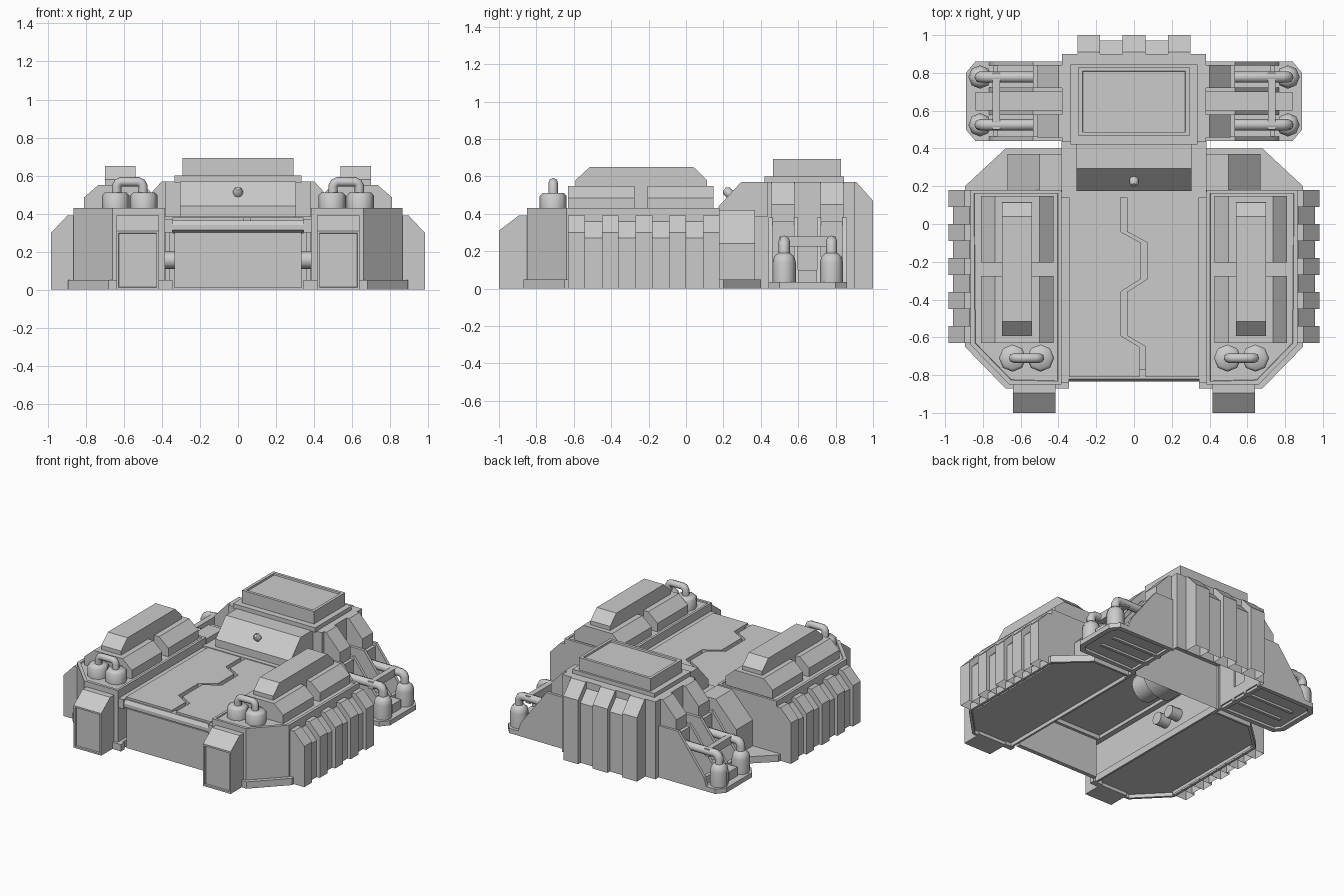
import bpy, bmesh, math
from mathutils import Vector, Matrix

if "Cube" in bpy.data.objects:
    bpy.data.objects.remove(bpy.data.objects["Cube"])


def finish(name, bm, mirror=False, smooth=False):
    bmesh.ops.recalc_face_normals(bm, faces=bm.faces)
    return link(name, bm, mirror, smooth)


def link(name, bm, mirror=False, smooth=False):
    me = bpy.data.meshes.new(name)
    bm.to_mesh(me)
    bm.free()
    ob = bpy.data.objects.new(name, me)
    bpy.context.collection.objects.link(ob)
    if mirror:
        ob.modifiers.new("mirror", "MIRROR").use_mirror_merge = False
    if smooth:
        for p in me.polygons:
            p.use_smooth = True
        me.set_sharp_from_angle(angle=math.radians(50))
    return ob


def prism(name, pts, axis, a, b, mirror=False, recess=None, open_bottom=False):
    """Extrude a 2D profile along an axis from a to b; recess = (normal, border, depth)."""
    place = {"x": lambda p, t: (t, p[0], p[1]),
             "y": lambda p, t: (p[0], t, p[1]),
             "z": lambda p, t: (p[0], p[1], t)}[axis]
    bm = bmesh.new()
    lo = [bm.verts.new(place(p, a)) for p in pts]
    hi = [bm.verts.new(place(p, b)) for p in pts]
    bm.faces.new(lo)
    bm.faces.new(hi)
    for i in range(len(pts)):
        j = (i + 1) % len(pts)
        bm.faces.new((lo[i], lo[j], hi[j], hi[i]))
    bmesh.ops.recalc_face_normals(bm, faces=bm.faces)
    if recess:
        n, border, depth = recess
        fs = [f for f in bm.faces if f.normal.dot(Vector(n)) > 0.95]
        bmesh.ops.inset_region(bm, faces=fs, thickness=border)
        bmesh.ops.inset_region(bm, faces=fs, thickness=0.003, depth=-depth)
    if open_bottom:
        fs = [f for f in bm.faces if f.normal.z < -0.9]
        bmesh.ops.delete(bm, geom=fs, context="FACES")
    return link(name, bm, mirror)


def box(name, x, y, z, **kw):
    return prism(name, [(x[0], y[0]), (x[1], y[0]), (x[1], y[1]), (x[0], y[1])],
                 "z", z[0], z[1], **kw)


def lathe(name, profile, loc, rot=None, n=8, mirror=False):
    """Spin an (r, z) profile about z, then turn and move it."""
    bm = bmesh.new()
    vs = [bm.verts.new((r, 0, z)) for r, z in profile]
    es = [bm.edges.new(e) for e in zip(vs, vs[1:])]
    bmesh.ops.spin(bm, geom=vs + es, angle=math.tau, steps=n, axis=(0, 0, 1), cent=(0, 0, 0))
    bmesh.ops.remove_doubles(bm, verts=bm.verts, dist=1e-4)
    if rot:
        bmesh.ops.transform(bm, verts=bm.verts, matrix=rot)
    bmesh.ops.translate(bm, verts=bm.verts, vec=loc)
    return finish(name, bm, mirror, True)


def pipe(name, pts, r, mirror=False):
    """Round tube along a polyline."""
    cu = bpy.data.curves.new(name, "CURVE")
    cu.dimensions = "3D"
    cu.bevel_depth, cu.bevel_resolution, cu.use_fill_caps = r, 2, True
    sp = cu.splines.new("POLY")
    sp.points.add(len(pts) - 1)
    for p, c in zip(sp.points, pts):
        p.co = (*c, 1)
    tmp = bpy.data.objects.new(name + "_path", cu)
    bpy.context.collection.objects.link(tmp)
    me = bpy.data.meshes.new_from_object(tmp.evaluated_get(bpy.context.evaluated_depsgraph_get()))
    bpy.data.objects.remove(tmp)
    bm = bmesh.new()
    bm.from_mesh(me)
    return finish(name, bm, mirror, True)


UP, DOWN, FRONT = (0, 0, 1), (0, 0, -1), (0, -1, 0)

# Side blocks: base plate, body and rear buttress
prism("side_base", [(.36, -.87), (.68, -.87), (.895, -.65), (.895, .2), (.68, .4), (.36, .4)],
      "z", 0, .05, mirror=True, recess=(DOWN, .02, .025))
prism("side_body", [(.385, -.85), (.66, -.85), (.865, -.64), (.865, .18), (.385, .18)],
      "z", .04, .43, mirror=True, recess=(UP, .025, .008))
prism("side_rear_buttress", [(.38, .04), (.67, .04), (.67, .24), (.5, .42), (.38, .42)],
      "y", .17, .37, mirror=True)

# Side ribs, alternately proud and set back
for i in range(9):
    y = .18 - i * .09
    out, top = (.982, .39) if i % 2 == 0 else (.957, .36)
    prism("side_rib", [(.865, 0), (out, 0), (out, top - .09), (out - .085, top), (.865, top)],
          "y", y - .09, y, mirror=True, open_bottom=True)

# Front legs
prism("front_leg", [(-1, 0), (-1, .31), (-.895, .39), (-.84, .39), (-.84, 0)], "x", .415, .64,
      mirror=True, recess=(FRONT, .018, .012))

# Roof pods and the ridge over them
for y0, y1 in ((-.63, -.275), (-.205, .147)):
    prism("roof_pod", [(.425, .42), (.81, .42), (.81, .485), (.735, .55), (.5, .55), (.425, .485)],
          "y", y0, y1, mirror=True)
prism("roof_ridge", [(-.59, .42), (-.59, .58), (-.515, .65), (.04, .65), (.113, .58), (.113, .42)],
      "x", .54, .7, mirror=True)

# Roof canisters joined by a hoop
for x in (.495, .643):
    lathe("roof_canister", [(0, .42), (.072, .42), (.072, .495), (.058, .51), (0, .51)],
          (x, -.71, 0), mirror=True)
pipe("canister_hoop", [(.5, -.71, .49), (.5, -.71, .545), (.508, -.71, .56), (.523, -.71, .567),
                       (.615, -.71, .567), (.63, -.71, .56), (.638, -.71, .545), (.638, -.71, .49)],
     .025, mirror=True)

# Central bay: roof doors with a zigzag seam, rails, front shutter
seam = [(-.055, .14), (-.055, -.04), (.055, -.1), (.055, -.29),
        (-.055, -.36), (-.055, -.59), (.045, -.65), (.045, -.81)]
for side in (-1, 1):
    pts = [(x + side * .017, y) for x, y in seam] + [(side * .345, -.81), (side * .345, .14)]
    prism("bay_door", pts, "z", .345, .38)
box("bay_under_roof", (-.385, .385), (-.81, .2), (.325, .352))
box("bay_rail", (.345, .39), (-.84, .18), (.30, .37), mirror=True)
prism("bay_lintel", [(-.835, .34), (-.835, .315), (-.8, .295), (-.77, .295), (-.77, .365), (-.82, .365)],
      "x", -.345, .345)
box("front_shutter", (-.335, .335), (-.82, -.79), (.01, .30))
box("gate_post", (.345, .42), (-.87, -.83), (0, .05), mirror=True)
turn_y = Matrix.Rotation(math.pi / 2, 4, "Y")
turn_x = Matrix.Rotation(math.pi / 2, 4, "X")
for y in (-.12, 0):
    lathe("wall_roller", [(0, 0), (.045, 0), (.045, .09), (0, .09)], (.3, y, .155), turn_y, 12, True)
lathe("drive_drum", [(0, 0), (.16, 0), (.16, .14), (.1, .14), (.1, .32), (0, .32)],
      (0, .42, .17), turn_x, 16)

# Control cab between bay and tower
prism("cab", [(.175, .34), (.175, .44), (.295, .57), (.46, .57), (.46, .34)], "x", -.305, .305)
box("cab_shelf", (-.385, .385), (.14, .46), (.33, .385))
box("neck_wall", (.36, .385), (.36, .45), (0, .385), mirror=True)
lathe("cab_lamp", [(0, 0), (.025, 0), (.025, .025), (.012, .04), (0, .04)], (0, .235, .505),
      Matrix.Rotation(math.radians(47), 4, "X"))

# Tower, hollow below so the drum shows underneath
box("tower_body", (-.38, .38), (.435, .9), (0, .57), open_bottom=True)
box("tower_step", (-.335, .335), (.42, .845), (.565, .6))
box("tower_cap", (-.293, .293), (.465, .83), (.6, .692), recess=(UP, .03, .012))

# Tower rear ribs
for i in range(5):
    x = -.3 + i * .12
    out, top = (1, .57) if i % 2 == 0 else (.972, .54)
    prism("rear_rib", [(.9, 0), (out, 0), (out, top - .1), (out - .09, top), (.9, top)],
          "x", x, x + .12, open_bottom=True)

# Tower wings: two sloping-rimmed bins each side, low centre beam, upper pods
for y0, y1 in ((.44, .6), (.7, .86)):
    box("wing_block", (.37, .535), (y0 + .01, y1 - .01), (.02, .36), mirror=True)
    box("wing_bin_end", (.72, .745), (y0 + .01, y1 - .01), (.02, .09), mirror=True)
    for y in (y0, y1 - .022):
        prism("wing_rim", [(.37, .0), (.78, .0), (.745, .1), (.535, .38), (.37, .38)],
              "y", y, y + .022, mirror=True)
box("wing_beam", (.37, .84), (.6, .7), (.02, .1), mirror=True)
for y0, y1 in ((.457, .58), (.72, .842)):
    prism("wing_pod", [(.37, .3), (.51, .3), (.51, .45), (.4, .57), (.37, .57)],
          "y", y0, y1, mirror=True)

# Wing base plate
prism("wing_base", [(.38, .44), (.84, .44), (.89, .5), (.89, .8), (.84, .86), (.38, .86)],
      "z", 0, .035, mirror=True, recess=(DOWN, .04, .015))

# Wing bottles with bent pipes and a crossbar
for y in (.525, .778):
    lathe("wing_bottle", [(0, .03), (.062, .03), (.062, .14), (.055, .17), (.033, .19), (0, .19)],
          (.815, y, 0), mirror=True)
    pipe("bottle_pipe", [(.815, y, .16), (.815, y, .225), (.805, y, .245), (.785, y, .255),
                         (.53, y, .255)], .03, mirror=True)
box("pipe_crossbar", (.71, .75), (.5, .8), (.225, .28), mirror=True)
